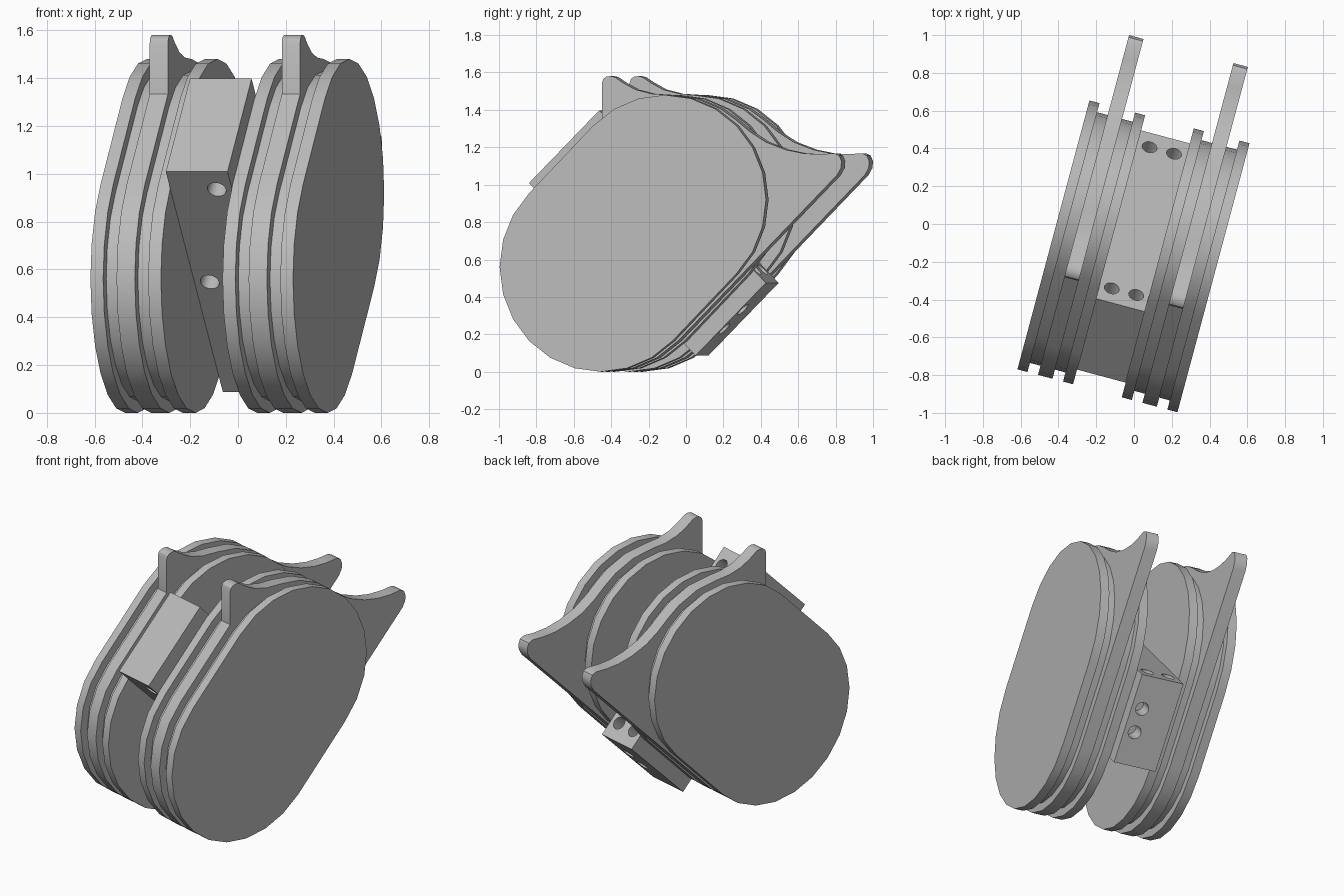
import bpy, bmesh
from math import sin, cos, radians, pi
from mathutils import Matrix, Vector

cube = bpy.data.objects.get("Cube")
if cube:
    bpy.data.objects.remove(cube, do_unlink=True)

TURN = Matrix.Rotation(radians(-15), 4, 'Z')
LOW, HIGH = (-0.343, 0.56), (0.011, 0.92)   # stadium end centres (y, z)
RADIUS, CORE_RADIUS = 0.56, 0.51

grey = bpy.data.materials.new("plain grey")
grey.use_nodes = True
grey.diffuse_color = (0.5, 0.5, 0.5, 1)
grey.node_tree.nodes["Principled BSDF"].inputs["Base Color"].default_value = (0.5, 0.5, 0.5, 1)


def add_object(name, bm, matrix):
    bmesh.ops.recalc_face_normals(bm, faces=bm.faces)
    mesh = bpy.data.meshes.new(name)
    bm.to_mesh(mesh)
    bm.free()
    mesh.materials.append(grey)
    ob = bpy.data.objects.new(name, mesh)
    bpy.context.collection.objects.link(ob)
    ob.matrix_world = matrix
    return ob


def activate(ob):
    bpy.ops.object.select_all(action='DESELECT')
    ob.select_set(True)
    bpy.context.view_layer.objects.active = ob


def smooth(ob):
    activate(ob)
    bpy.ops.object.shade_smooth_by_angle(angle=radians(32))


def arc(centre, r, start, end, step=15):
    return [(centre[0] + r * cos(radians(a)), centre[1] + r * sin(radians(a)))
            for a in range(start, end + 1, step)]


def stadium(r):
    return arc(LOW, r, 135, 315) + arc(HIGH, r, -45, 135)


def slab(name, outline, x0, x1):
    bm = bmesh.new()
    face = bm.faces.new([bm.verts.new((x0, y, z)) for y, z in outline])
    out = bmesh.ops.extrude_face_region(bm, geom=[face])
    moved = [g for g in out["geom"] if isinstance(g, bmesh.types.BMVert)]
    bmesh.ops.translate(bm, verts=moved, vec=(x1 - x0, 0, 0))
    smooth(add_object(name, bm, TURN))


# Eared plate outline: rear point, then the small top horn
rear_point = [(0.935, 1.052), (0.956, 1.09), (0.959, 1.125), (0.947, 1.155), (0.92, 1.168),
              (0.84, 1.163), (0.75, 1.167), (0.65, 1.187), (0.54, 1.228),
              (0.45, 1.285), (0.37, 1.35)]
top_horn = [(-0.09, 1.486), (-0.18, 1.508), (-0.25, 1.545), (-0.295, 1.575),
            (-0.32, 1.581), (-0.345, 1.577), (-0.36, 1.565), (-0.367, 1.545), (-0.367, 1.333)]
eared = arc(LOW, RADIUS, 135, 315) + rear_point + arc(HIGH, RADIUS, 45, 90)[1:] + top_horn

# Two matching wheel stacks
for side, x in (("right", -0.397), ("left", 0.175)):
    slab(side + "_core", stadium(CORE_RADIUS), x + 0.03, x + 0.275)
    slab(side + "_outer_plate" if side == "right" else side + "_inner_plate",
         stadium(RADIUS), x, x + 0.055)
    slab(side + "_eared_plate", eared, x + 0.113, x + 0.192)
    slab(side + "_inner_plate" if side == "right" else side + "_outer_plate",
         stadium(RADIUS), x + 0.25, x + 0.305)

# Cross block between the stacks, with blind screw holes
WIDTH, DEPTH, LENGTH = 0.267, 0.55, 1.304
place = TURN @ Matrix.Translation((0.0415, -0.167, 0.742)) @ Matrix.Rotation(radians(45), 4, 'X')
bm = bmesh.new()
bmesh.ops.create_cube(bm, size=1, matrix=Matrix.Diagonal((WIDTH, DEPTH, LENGTH, 1)))
block = add_object("cross_block", bm, place)

HOLE, END = 0.067, 0.547
upper, under, foot = DEPTH / 2, -DEPTH / 2, -LENGTH / 2
y_axis = Matrix.Rotation(pi / 2, 4, 'X')
holes = [((sx * HOLE, upper, sz * END), y_axis) for sx in (-1, 1) for sz in (-1, 1)]
holes += [((HOLE, under, END), y_axis), ((-HOLE, under, 0), y_axis), ((HOLE, under, -END), y_axis)]
holes += [((HOLE, s * 0.073, foot), Matrix()) for s in (-1, 1)]
bm = bmesh.new()
for spot, turn in holes:
    bmesh.ops.create_cone(bm, cap_ends=True, segments=24, radius1=0.04, radius2=0.04,
                          depth=0.2, matrix=Matrix.Translation(Vector(spot)) @ turn)
cutter = add_object("hole_cutter", bm, place)
cutter.hide_render = True

cut = block.modifiers.new("holes", 'BOOLEAN')
cut.operation = 'DIFFERENCE'
cut.solver = 'EXACT'
cut.object = cutter
activate(block)
bpy.ops.object.modifier_apply(modifier=cut.name)
bpy.data.objects.remove(cutter, do_unlink=True)
smooth(block)
